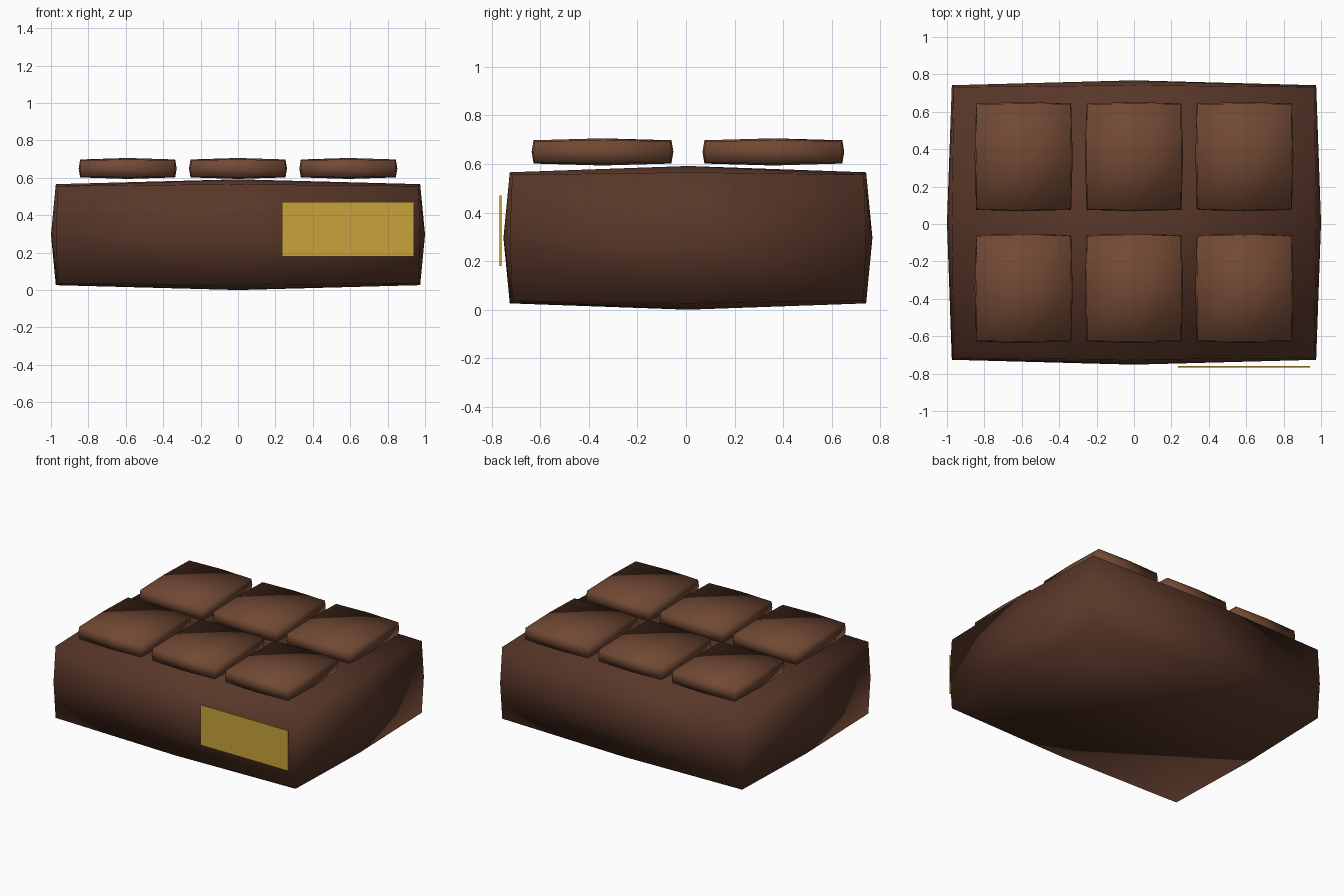
import bpy, bmesh

if "Cube" in bpy.data.objects:
    bpy.data.objects.remove(bpy.data.objects["Cube"])


def material(name, rgb):
    m = bpy.data.materials.new(name)
    m.diffuse_color = (*rgb, 1)
    m.use_nodes = True
    m.node_tree.nodes["Principled BSDF"].inputs["Base Color"].default_value = m.diffuse_color
    return m


def add_object(name, bm, mat, smooth):
    me = bpy.data.meshes.new(name)
    bm.to_mesh(me)
    bm.free()
    for p in me.polygons:
        p.use_smooth = smooth
    me.materials.append(mat)
    ob = bpy.data.objects.new(name, me)
    bpy.context.collection.objects.link(ob)
    return ob


def puffy_box(name, centre, half, corner_inset, edge_inset, mat):
    """Box split once per side; face centres bulge past edges and corners."""
    bm = bmesh.new()
    bmesh.ops.create_cube(bm, size=2)
    bmesh.ops.subdivide_edges(bm, edges=bm.edges[:], cuts=1, use_grid_fill=True)
    for v in bm.verts:
        signs = [round(c) for c in v.co]
        inset = {1: 0.0, 2: edge_inset, 3: corner_inset}[sum(map(abs, signs))]
        v.co = [c + s * (h - inset) for c, s, h in zip(centre, signs, half)]
    return add_object(name, bm, mat, True)


def plain_box(name, centre, half, mat):
    bm = bmesh.new()
    bmesh.ops.create_cube(bm, size=2)
    for v in bm.verts:
        v.co = [c + s * h for c, s, h in zip(centre, v.co, half)]
    return add_object(name, bm, mat, False)


dark = material("dark_brown", (0.10, 0.038, 0.022))
light = material("light_brown", (0.165, 0.066, 0.034))
gold = material("gold", (0.58, 0.36, 0.045))

MID_Y = 0.008

# Main block
puffy_box("body", (0, MID_Y, 0.296), (1.0, 0.76, 0.296), 0.036, 0.026, dark)

# Six raised pads in a 3 x 2 grid
for row, y in enumerate((-0.352, 0.352)):
    for col, x in enumerate((-0.59, 0, 0.59)):
        puffy_box(f"pad_{row}_{col}", (x, y + MID_Y, 0.65),
                  (0.262, 0.292, 0.056), 0.012, 0.008, light)

# Thin plate on the front
plain_box("front_plate", (0.588, -0.764, 0.325), (0.352, 0.004, 0.146), gold)
